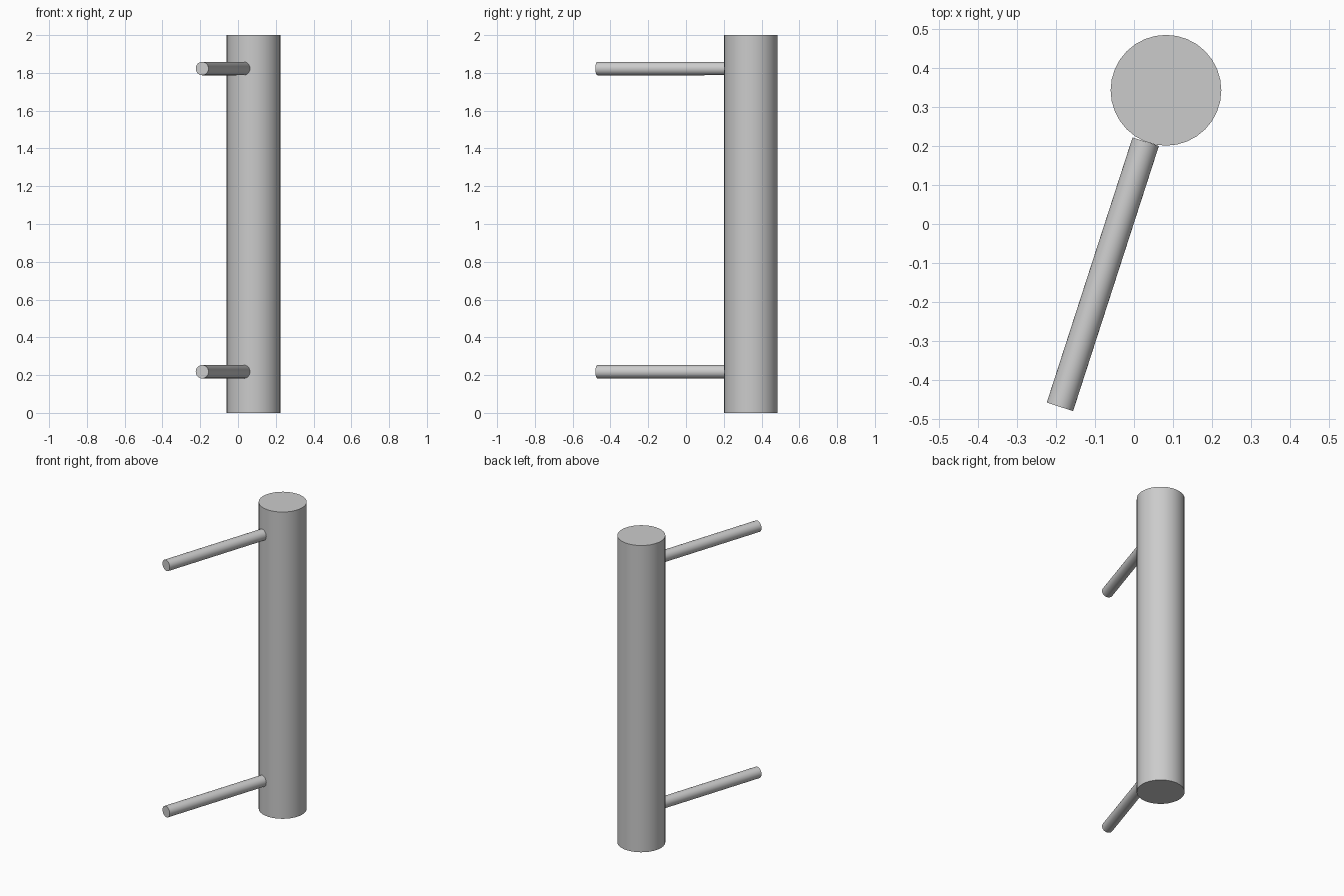
import bpy
import math
from mathutils import Vector

cube = bpy.data.objects.get("Cube")
if cube:
    bpy.data.objects.remove(cube, do_unlink=True)

# Single grey finish
GREY = (0.6, 0.6, 0.6, 1.0)
metal = bpy.data.materials.new("grey_metal")
metal.use_nodes = True
metal.diffuse_color = GREY
metal.node_tree.nodes["Principled BSDF"].inputs["Base Color"].default_value = GREY


def rod(name, start, end, radius, sides=32):
    """Smooth capped cylinder running between two points."""
    start, end = Vector(start), Vector(end)
    axis = end - start
    bpy.ops.mesh.primitive_cylinder_add(
        vertices=sides, radius=radius, depth=axis.length,
        location=(start + end) / 2,
        rotation=axis.to_track_quat("Z", "Y").to_euler())
    obj = bpy.context.object
    obj.name = name
    obj.data.materials.append(metal)
    bpy.ops.object.shade_smooth_by_angle(angle=math.radians(30))
    return obj


# Upright grip bar
rod("grip_bar", (0.082, 0.343, 0), (0.082, 0.343, 2), 0.142)

# Two angled mounting rods that meet the side of the bar
for name, z in (("lower_mounting_rod", 0.218), ("upper_mounting_rod", 1.823)):
    rod(name, (-0.19, -0.469, z), (0.03, 0.211, z), 0.0355)
